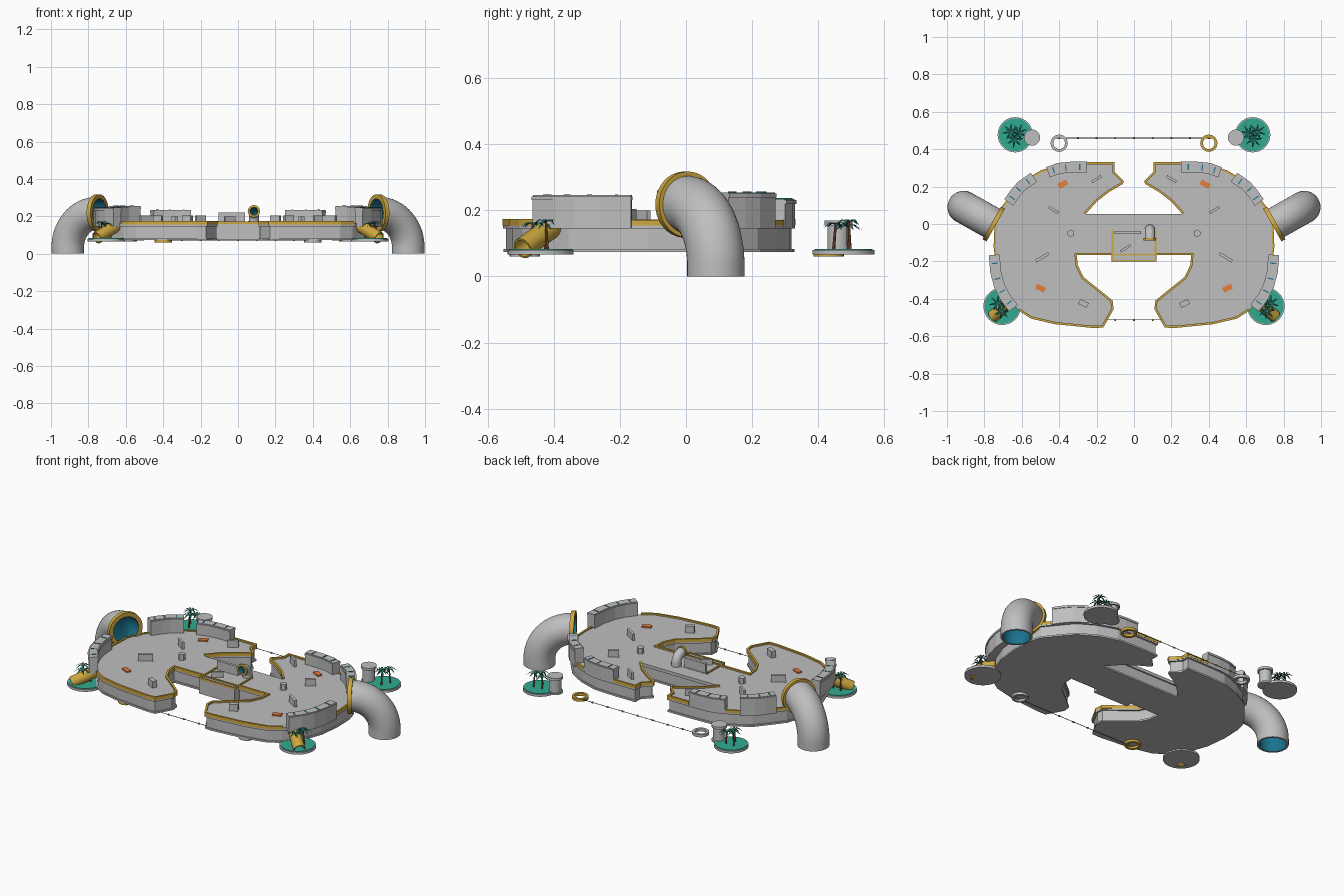
import bpy, bmesh, math
from mathutils import Vector, Matrix

if "Cube" in bpy.data.objects:
    bpy.data.objects.remove(bpy.data.objects["Cube"])


def mat(name, rgb):
    m = bpy.data.materials.new(name)
    m.diffuse_color = (*rgb, 1)
    m.use_nodes = True
    m.node_tree.nodes["Principled BSDF"].inputs["Base Color"].default_value = m.diffuse_color
    return m


GREY = mat("light_grey", (0.52, 0.52, 0.52))
GOLD = mat("gold", (0.62, 0.39, 0.05))
BLUE = mat("deep_blue", (0.01, 0.17, 0.27))
TEAL = mat("island_teal", (0.03, 0.40, 0.28))
LEAF = mat("palm_green", (0.015, 0.17, 0.13))
BARK = mat("bark_brown", (0.25, 0.11, 0.05))
ORANGE = mat("orange", (0.80, 0.20, 0.04))
DARK = mat("dark_grey", (0.12, 0.12, 0.12))


def finish(name, bm, mats, smooth=False):
    bmesh.ops.recalc_face_normals(bm, faces=bm.faces)
    me = bpy.data.meshes.new(name)
    bm.to_mesh(me)
    bm.free()
    for m in mats:
        me.materials.append(m)
    if smooth:
        me.shade_smooth()
        me.set_sharp_from_angle(angle=math.radians(35))
    ob = bpy.data.objects.new(name, me)
    bpy.context.collection.objects.link(ob)
    return ob


def prism(name, outline, z0, z1, m):
    bm = bmesh.new()
    lo = [bm.verts.new((x, y, z0)) for x, y in outline]
    hi = [bm.verts.new((x, y, z1)) for x, y in outline]
    n = len(lo)
    bm.faces.new(lo[::-1])
    bm.faces.new(hi)
    for i in range(n):
        j = (i + 1) % n
        bm.faces.new((lo[i], lo[j], hi[j], hi[i]))
    return finish(name, bm, [m])


def offset(pts, d, closed=False):
    """Shift a path to its left by d, with mitred corners."""
    out, n = [], len(pts)
    for i, p in enumerate(pts):
        p = Vector(p)
        a = Vector(pts[i - 1]) if (i or closed) else None
        b = Vector(pts[(i + 1) % n]) if (i < n - 1 or closed) else None
        t1 = (p - a).normalized() if a else (b - p).normalized()
        t2 = (b - p).normalized() if b else t1
        t = (t1 + t2).normalized()
        k = d / max(0.5, t.dot(t1))
        out.append((p.x - t.y * k, p.y + t.x * k))
    return out


def strip(name, path, w, z0, z1, m):
    return prism(name, offset(path, w / 2) + offset(path, -w / 2)[::-1], z0, z1, m)


def box(name, x, y, z0, z1, sx, sy, ang, m):
    c, s = math.cos(math.radians(ang)), math.sin(math.radians(ang))
    pts = [(x + u * sx / 2 * c - v * sy / 2 * s, y + u * sx / 2 * s + v * sy / 2 * c)
           for u, v in ((-1, -1), (1, -1), (1, 1), (-1, 1))]
    return prism(name, pts, z0, z1, m)


def shell(name, path, side, ro, ri, m, inner, n=32):
    """Hollow tube along a planar path; side is the normal of its plane."""
    bm = bmesh.new()
    path, side = [Vector(p) for p in path], Vector(side).normalized()
    rows = []
    for i, p in enumerate(path):
        t = (path[min(i + 1, len(path) - 1)] - path[max(i - 1, 0)]).normalized()
        up = side.cross(t)
        rows.append([[bm.verts.new(p + r * (side * math.cos(k * math.tau / n) + up * math.sin(k * math.tau / n)))
                      for k in range(n)] for r in (ro, ri)])
    for k in range(n):
        j = (k + 1) % n
        for a, b in zip(rows, rows[1:]):
            for w in (0, 1):
                bm.faces.new((a[w][k], a[w][j], b[w][j], b[w][k])).material_index = w
        for e in (rows[0], rows[-1]):
            bm.faces.new((e[0][k], e[0][j], e[1][j], e[1][k]))
    return finish(name, bm, [m, inner], True)


def rod(name, a, b, r1, r2, m, n=24):
    a, b = Vector(a), Vector(b)
    bm = bmesh.new()
    bmesh.ops.create_cone(bm, cap_ends=True, segments=n, radius1=r1, radius2=r2, depth=(b - a).length,
                          matrix=Matrix.Translation((a + b) / 2) @ (b - a).to_track_quat('Z', 'Y').to_matrix().to_4x4())
    return finish(name, bm, [m], True)


# Main deck: mirrored outline, body set in under a projecting lip
Z0, ZT = 0.075, 0.165
front_inner = [(0.307, -0.165), (0.302, -0.22), (0.27, -0.285), (0.17, -0.365), (0.115, -0.41), (0.11, -0.455)]
front_outer = [(0.165, -0.553), (0.22, -0.555), (0.42, -0.535), (0.55, -0.505), (0.62, -0.46)]
outer = [(0.695, -0.36), (0.735, -0.25), (0.75, -0.12), (0.745, 0.0), (0.725, 0.07),
         (0.67, 0.14), (0.60, 0.225), (0.50, 0.285), (0.38, 0.325)]
back_inner = [(0.25, 0.33), (0.105, 0.33), (0.105, 0.28), (0.055, 0.23), (0.06, 0.215), (0.136, 0.17), (0.20, 0.12), (0.26, 0.053)]
half = front_inner + front_outer + outer + back_inner
deck = half + [(-x, y) for x, y in half[::-1]]
prism("deck_body", offset(deck, 0.01, True), Z0, 0.146, GREY)
prism("deck_lip", deck, 0.146, ZT, GREY)
prism("deck_base", offset(deck, 0.002, True), Z0 - 0.001, Z0 + 0.009, GREY)

# Centre stage with its gold frame
box("centre_stage", 0, -0.115, Z0, ZT + 0.001, 0.235, 0.17, 0, GREY)
for x in (-0.115, 0.115):
    box("stage_side_trim", x, -0.115, 0.16, 0.173, 0.009, 0.17, 0, GOLD)
for y in (-0.165, -0.197):
    box("stage_front_trim", 0, y, 0.16, 0.173, 0.235, 0.008, 0, GOLD)
box("stage_bar", -0.033, -0.045, ZT, 0.22, 0.14, 0.016, 0, GREY)
box("stage_low_bar", -0.045, -0.13, ZT, 0.2, 0.065, 0.013, 32, GREY)

# Periscope pipe on the stage
bend = [(0.085, -0.03 - 0.05 * (1 - math.cos(a)), 0.18 + 0.047 * math.sin(a))
        for a in [i * math.pi / 16 for i in range(9)]]
shell("periscope", [(0.085, -0.03, ZT)] + bend, (1, 0, 0), 0.027, 0.021, GREY, BLUE, 20)
shell("periscope_rim", [(0.085, -0.076, 0.227), (0.085, -0.088, 0.227)], (1, 0, 0), 0.033, 0.021, GOLD, BLUE, 20)

walls = [("back_wall", 0.235, [(0.25, 0.305), (0.33, 0.305), (0.40, 0.298), (0.46, 0.277)]),
         ("corner_wall", 0.255, [(0.535, 0.25), (0.60, 0.205), (0.635, 0.165), (0.67, 0.115)]),
         ("front_wall", 0.247, [(0.747, -0.165), (0.74, -0.255), (0.72, -0.33), (0.69, -0.39), (0.645, -0.45)])]
blocks = [(0.20, 0.24, 0.06, 0.014, -32), (0.43, 0.075, 0.06, 0.014, 32), (0.49, -0.178, 0.08, 0.016, -32),
          (0.27, -0.425, 0.05, 0.028, 25)]

for s in (1, -1):
    mir = lambda pts: [(x * s, y) for x, y in pts]
    # Gold edge trim
    strip("inner_trim", mir(offset([(0.115, -0.165)] + front_inner + front_outer, 0.005)), 0.012, 0.155, 0.174, GOLD)
    strip("back_trim", mir(offset(back_inner, 0.005)), 0.012, 0.155, 0.174, GOLD)
    strip("outer_trim", mir(offset(outer, 0.005)), 0.011, 0.155, 0.171, GOLD)

    # Segmented walls with caps and blue markers
    for name, top, path in walls:
        p = mir(path)
        strip(name, p, 0.05, 0.146, top - 0.012, GREY)
        strip(name + "_cap", p, 0.058, top - 0.016, top - 0.004, GREY)
        strip(name + "_crown", p, 0.046, top - 0.004, top, GREY)
        for a, b in zip(p, p[1:]):
            ang = math.degrees(math.atan2(b[1] - a[1], b[0] - a[0]))
            box(name + "_marker", (a[0] + b[0]) / 2, (a[1] + b[1]) / 2, top - 0.001, top + 0.002,
                0.006, 0.034, ang, BLUE)

    # Loose cover blocks and orange pads on the deck
    for x, y, l, w, a in blocks:
        box("cover_block", x * s, y, ZT, 0.205, l, w, a * s, GREY)
    rod("hex_block", (0.337 * s, -0.05, ZT), (0.337 * s, -0.05, 0.2), 0.02, 0.02, GREY, 6)
    for x, y, a in ((0.38, 0.213, 28), (0.5, -0.343, -25)):
        box("orange_pad", x * s, y, ZT, ZT + 0.008, 0.052, 0.028, a * (-1 if y < 0 else 1) * s * (1 if y < 0 else -1), ORANGE)

    # Big elbow pipe with gold mouth
    d = Vector((0.87 * s, 0.49, 0)).normalized()
    mouth = Vector((0.75 * s, 0.0, 0.218))
    R = 0.184
    path = [mouth + d * R * math.sin(a) - Vector((0, 0, R * (1 - math.cos(a))))
            for a in [i * math.pi / 40 for i in range(21)]]
    path.append(path[-1] * 1.0)
    path[-1].z = 0
    side = d.cross(Vector((0, 0, 1)))
    shell("elbow_pipe", path, side, 0.087, 0.076, GREY, BLUE, 40)
    shell("pipe_mouth_rim", [mouth - d * 0.012, mouth + d * 0.012], side, 0.1, 0.076, GOLD, BLUE, 40)

    # Round islands with palms
    for ix, iy, ir in ((0.705, -0.44, 0.1), (0.635, 0.477, 0.094)):
        c = Vector((ix * s, iy, 0))
        rod("island_base", c + Vector((0, 0, 0.066)), c + Vector((0, 0, 0.08)), ir, ir, GREY, 40)
        rod("island_top", c + Vector((0, 0, 0.079)), c + Vector((0, 0, 0.083)), ir - 0.006, ir - 0.006, TEAL, 40)
        for px, py, ph in ((0.03, 0.02, 0.165), (-0.025, 0.015, 0.15), (0.005, -0.03, 0.157)):
            base = c + Vector((px * s, py, 0.08))
            top = c + Vector((px * s * 0.8, py * 0.8, ph))
            rod("palm_trunk", base, top, 0.005, 0.0035, BARK, 8)
            bm = bmesh.new()
            for k in range(7):
                a = k * math.tau / 7 + px * 20
                u, v = Vector((math.cos(a), math.sin(a), 0)), Vector((-math.sin(a), math.cos(a), 0))
                rows = [[bm.verts.new(top + u * r + v * w * e + Vector((0, 0, z))) for e in (-1, 1)]
                        for r, w, z in ((0, 0.002, 0), (0.022, 0.006, 0.007), (0.045, 0.001, -0.008))]
                for q, t in zip(rows, rows[1:]):
                    bm.faces.new((q[0], q[1], t[1], t[0]))
            finish("palm_leaves", bm, [LEAF])

    # Gold slide tube down to the front island
    a, b = Vector((0.65 * s, -0.405, 0.15)), Vector((0.755 * s, -0.495, 0.085))
    shell("slide_tube", [a, b], (b - a).cross(Vector((0, 0, 1))), 0.033, 0.027, GOLD, GOLD, 24)

    # Capped post beside the back island
    for r, z0, z1 in ((0.042, 0.07, 0.08), (0.034, 0.08, 0.155), (0.043, 0.155, 0.17)):
        rod("post", (0.545 * s, 0.462, z0), (0.545 * s, 0.462, z1), r, r, GREY, 28)

    # Float rings, colours swapped from back to front
    for y, g in ((0.432, s > 0), (-0.488, s < 0)):
        m = GOLD if g else GREY
        shell("float_ring", [(0.4 * s, y, 0.06), (0.4 * s, y, 0.076)], (1, 0, 0), 0.046, 0.031, m, m, 28)

# Beaded ropes strung between the rings
for y in (0.46, -0.513):
    rod("rope", (-0.42, y, 0.072), (0.42, y, 0.072), 0.0018, 0.0018, DARK, 6)
    for i in range(-4, 5):
        rod("rope_bead", (i * 0.1 - 0.005, y, 0.072), (i * 0.1 + 0.005, y, 0.072), 0.005, 0.005, GOLD, 8)
